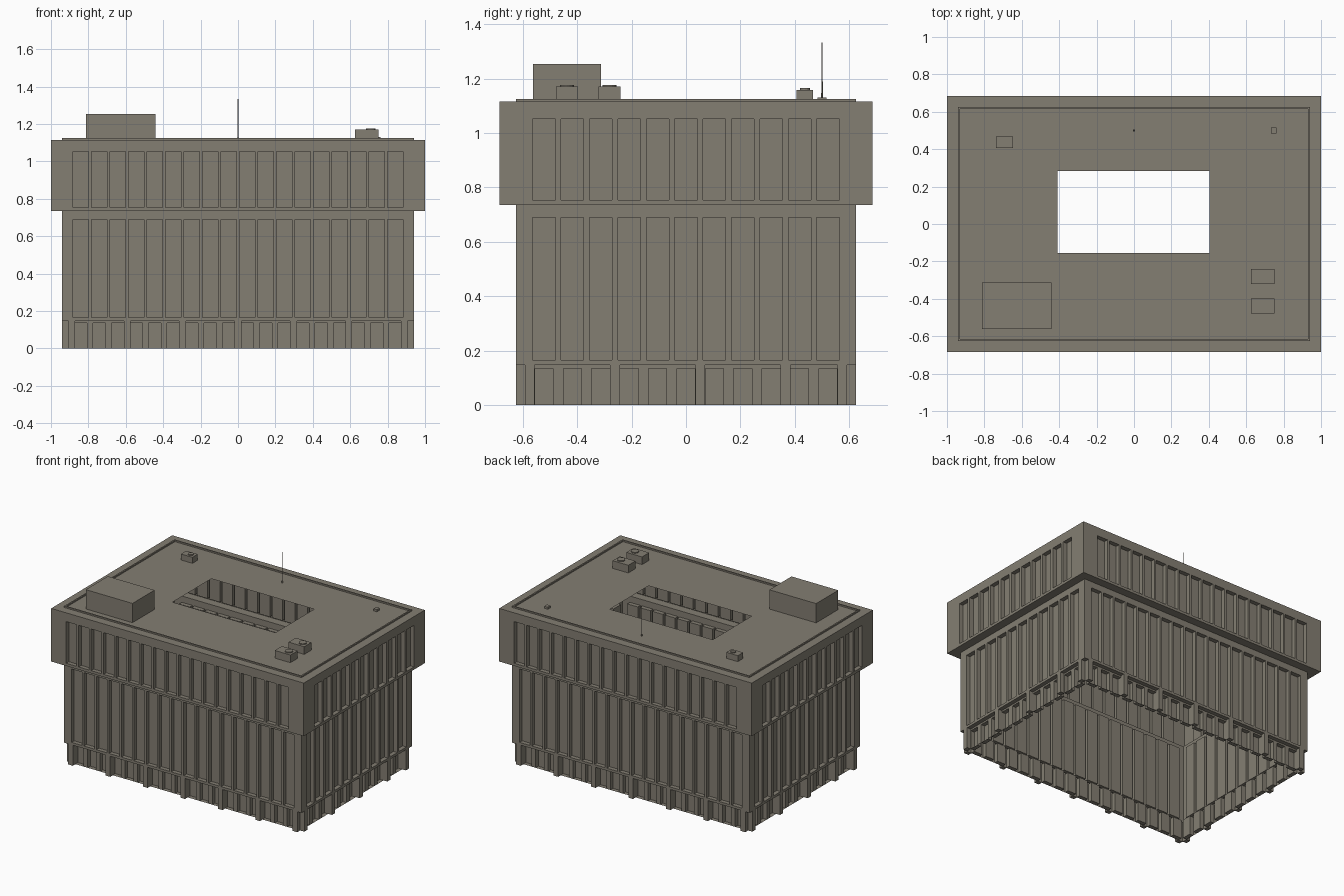
import bpy, bmesh
from math import pi
from mathutils import Matrix, Vector

if "Cube" in bpy.data.objects:
    bpy.data.objects.remove(bpy.data.objects["Cube"], do_unlink=True)

COLOUR = (0.23, 0.21, 0.17, 1)
concrete = bpy.data.materials.new("warm grey concrete")
concrete.use_nodes = True
concrete.diffuse_color = COLOUR
concrete.node_tree.nodes["Principled BSDF"].inputs["Base Color"].default_value = COLOUR

ROOF, OVERHANG, GROUND = 1.115, 0.735, 0.147
DEPTH = 0.03
# Per facade: half width, wall distance, window count, window pitch
LONG = (0.94, 0.625, 18, 0.0988)
SHORT = (0.625, 0.94, 11, 0.1044)


def finish(bm, name):
    mesh = bpy.data.meshes.new(name)
    bm.to_mesh(mesh)
    bm.free()
    mesh.materials.append(concrete)
    obj = bpy.data.objects.new(name, mesh)
    bpy.context.collection.objects.link(obj)
    return obj


def add_box(bm, low, high):
    low, high = Vector(low), Vector(high)
    size = Matrix.Diagonal((*(high - low), 1))
    bmesh.ops.create_cube(bm, size=1, matrix=Matrix.Translation((low + high) / 2) @ size)


def box(name, low, high):
    bm = bmesh.new()
    add_box(bm, low, high)
    return finish(bm, name)


def cylinder(name, x, y, z0, z1, r, r_top, sides):
    bm = bmesh.new()
    bmesh.ops.create_cone(bm, cap_ends=True, segments=sides, radius1=r, radius2=r_top,
                          depth=z1 - z0, matrix=Matrix.Translation((x, y, (z0 + z1) / 2)))
    return finish(bm, name)


def grid(bm, us, vs, place, keep=lambda i, j: True):
    """Quad sheet over two lists of cuts; returns faces by cell."""
    verts = [[bm.verts.new(place(u, v)) for v in vs] for u in us]
    return {(i, j): bm.faces.new((verts[i][j], verts[i + 1][j], verts[i + 1][j + 1], verts[i][j + 1]))
            for i in range(len(us) - 1) for j in range(len(vs) - 1) if keep(i, j)}


def facade(bm, turn, half, dist, count, pitch, width, zs, row):
    """One wall sheet with a row of recessed windows."""
    start = -count * pitch / 2
    cuts = [-half]
    for i in range(count):
        mid = start + (i + 0.5) * pitch
        cuts += [mid - width / 2, mid + width / 2]
    cuts.append(half)
    spin = Matrix.Rotation(turn * pi / 2, 3, "Z")
    cells = grid(bm, cuts, zs, lambda u, z: spin @ Vector((u, -dist, z)))
    panes = [f for (i, j), f in cells.items() if j == row and i % 2]
    normal = spin @ Vector((0, -1, 0))
    pushed = bmesh.ops.extrude_discrete_faces(bm, faces=panes)["faces"]
    for face in pushed:
        bmesh.ops.translate(bm, verts=face.verts, vec=-normal * DEPTH)


def storey(name, grow, width, zs, row):
    bm = bmesh.new()
    for turn in range(4):
        half, dist, count, pitch = SHORT if turn % 2 else LONG
        facade(bm, turn, half + grow, dist + grow, count, pitch, width, zs, row)
    bmesh.ops.remove_doubles(bm, verts=bm.verts, dist=0.0001)
    return finish(bm, name)


def holed_plate(name, xs, ys, z, down=False):
    bm = bmesh.new()
    grid(bm, xs, ys, lambda x, y: (x, y, z), lambda i, j: (i, j) != (1, 1))
    if down:
        bmesh.ops.reverse_faces(bm, faces=bm.faces)
    return finish(bm, name)


# Hollow storeys with window recesses
storey("ground_floor_walls", -DEPTH, 0.067, [0, 0.135, GROUND], 0)
storey("middle_walls", 0, 0.083, [GROUND, 0.165, 0.69, OVERHANG], 1)
storey("upper_walls", 0.06, 0.083, [OVERHANG, 0.754, 1.052, ROOF], 1)

# Undersides of the steps and the roof with its light well
holed_plate("ground_soffit", [-0.94, -0.91, 0.91, 0.94], [-0.625, -0.595, 0.595, 0.625], GROUND, True)
holed_plate("overhang_soffit", [-1, -0.94, 0.94, 1], [-0.685, -0.625, 0.625, 0.685], OVERHANG, True)
holed_plate("roof", [-1, -0.41, 0.405, 1], [-0.685, -0.155, 0.284, 0.685], ROOF)

# Ground floor piers at every third window line and at both ends
bm = bmesh.new()
for turn in range(4):
    half, dist, count, pitch = SHORT if turn % 2 else LONG
    made = len(bm.verts)
    for i in sorted(set(range(0, count, 3)) | {count}):
        u = (i - count / 2) * pitch
        add_box(bm, (u - 0.018, -dist, 0), (u + 0.018, DEPTH - dist, GROUND))
    bm.verts.ensure_lookup_table()
    bmesh.ops.rotate(bm, verts=bm.verts[made:], matrix=Matrix.Rotation(turn * pi / 2, 3, "Z"))
finish(bm, "ground_floor_piers")

# Low rim around the roof
bm = bmesh.new()
for s in (-1, 1):
    add_box(bm, (-0.94, s * 0.62 - 0.005, ROOF), (0.94, s * 0.62 + 0.005, ROOF + 0.01))
    add_box(bm, (s * 0.935 - 0.005, -0.615, ROOF), (s * 0.935 + 0.005, 0.615, ROOF + 0.01))
finish(bm, "roof_rim")

# Rooftop equipment
box("stair_house", (-0.812, -0.5625, ROOF), (-0.442, -0.3125, 1.253))
units = {
    "front_cooling_unit": (0.626, -0.478, 0.75, -0.397, 1.17, 0.71, 0.026),
    "rear_cooling_unit": (0.626, -0.322, 0.75, -0.241, 1.17, 0.71, 0.026),
    "small_cooling_unit": (-0.737, 0.407, -0.646, 0.467, 1.158, -0.68, 0.018),
}
for name, (x0, y0, x1, y1, top, fan_x, r) in units.items():
    box(name, (x0, y0, ROOF), (x1, y1, top))
    cylinder(name + "_fan", fan_x, (y0 + y1) / 2, top, top + 0.007, r, r, 16)
box("roof_vent", (0.733, 0.484, ROOF), (0.761, 0.516, 1.13))
cylinder("antenna_base", 0, 0.5, ROOF, 1.127, 0.006, 0.006, 12)
cylinder("antenna_mast", 0, 0.5, ROOF, 1.333, 0.003, 0.002, 8)
